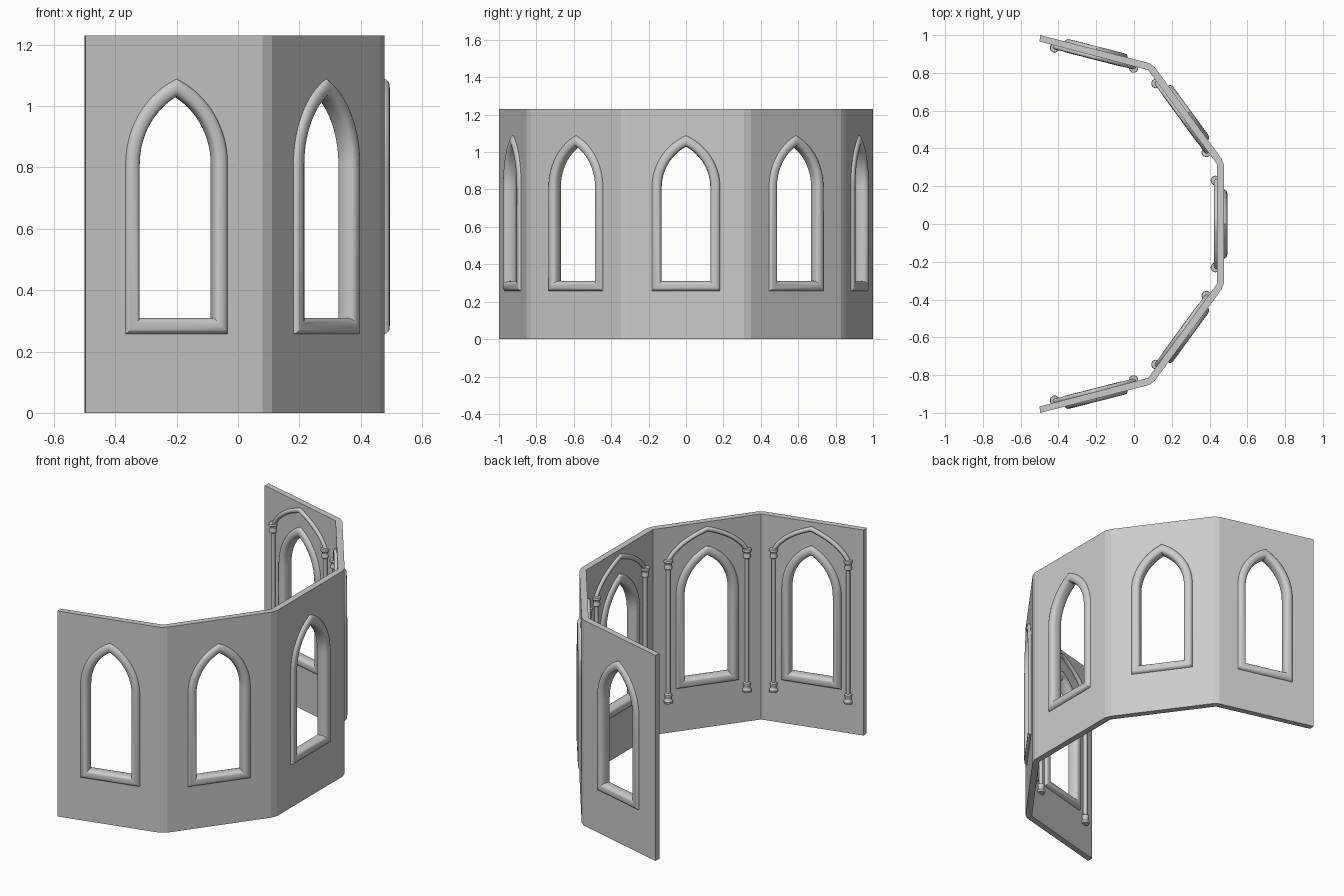
import bpy, bmesh, math
from mathutils import Vector, Matrix

cube = bpy.data.objects.get("Cube")
if cube:
    bpy.data.objects.remove(cube, do_unlink=True)

HEIGHT = 1.23
THICK = 0.037

stone = bpy.data.materials.new("pale_grey_stone")
stone.use_nodes = True
GREY = (0.6, 0.6, 0.6, 1)
stone.diffuse_color = GREY
stone.node_tree.nodes["Principled BSDF"].inputs["Base Color"].default_value = GREY


def finish(bm, name, matrix=None, smooth=True):
    """Turn a bmesh into a named stone object."""
    bmesh.ops.recalc_face_normals(bm, faces=bm.faces)
    mesh = bpy.data.meshes.new(name)
    for f in bm.faces:
        f.smooth = smooth
    bm.to_mesh(mesh)
    bm.free()
    if smooth:
        mesh.set_sharp_from_angle(angle=math.radians(40))
    mesh.materials.append(stone)
    obj = bpy.data.objects.new(name, mesh)
    bpy.context.scene.collection.objects.link(obj)
    if matrix is not None:
        obj.matrix_world = matrix
    return obj


def skin(bm, rings, closed):
    """Join successive rings of vertices with quads."""
    n = len(rings[0])
    pairs = list(zip(rings, rings[1:]))
    if closed:
        pairs.append((rings[-1], rings[0]))
    for a, b in pairs:
        for i in range(n):
            j = (i + 1) % n
            bm.faces.new((a[i], a[j], b[j], b[i]))
    if not closed:
        bm.faces.new(rings[0])
        bm.faces.new(rings[-1])


def sweep(bm, path, profile, depth, closed):
    """Sweep a profile along an x-z path with mitred corners."""
    pts = [Vector(p) for p in path]
    rings = []
    for i, p in enumerate(pts):
        before = pts[i - 1] if closed or i else None
        after = pts[(i + 1) % len(pts)] if closed or i < len(pts) - 1 else None
        d1 = (p - before).normalized() if before else (after - p).normalized()
        d2 = (after - p).normalized() if after else d1
        n1, n2 = Vector((-d1.y, d1.x)), Vector((-d2.y, d2.x))
        miter = (n1 + n2) / (1 + n1.dot(n2))
        rings.append([bm.verts.new((p.x + miter.x * u, depth + v, p.y + miter.y * u))
                      for u, v in profile])
    skin(bm, rings, closed)


def prism(bm, low, high):
    skin(bm, [[bm.verts.new(p) for p in low], [bm.verts.new(p) for p in high]], False)


def lathe(bm, x, y, profile, sides=16):
    angles = [math.tau * i / sides for i in range(sides)]
    skin(bm, [[bm.verts.new((x + r * math.cos(a), y + r * math.sin(a), z))
               for a in angles] for r, z in profile], False)


def oval(a, b, power, n=20):
    """Rounded, slightly squared cross-section."""
    out = []
    for i in range(n):
        c, s = math.cos(math.tau * i / n), math.sin(math.tau * i / n)
        out.append((math.copysign(abs(c) ** power, c) * a,
                    math.copysign(abs(s) ** power, s) * b))
    return out


def arch_path(half, sill, spring, apex, steps=14):
    """Pointed arch outline with a straight sill."""
    rise = apex - spring
    radius = (rise ** 2 + half ** 2) / (2 * half)
    offset = radius - half
    top = math.asin(rise / radius)
    right = [(radius * math.cos(top * i / steps) - offset,
              spring + radius * math.sin(top * i / steps)) for i in range(steps + 1)]
    left = [(-x, z) for x, z in reversed(right[:-1])]
    return [(half, sill)] + right + left + [(-half, sill)]


# Plan of the wall: bevelled outer corners, plain inner corners
outer = [(0.477, 0.31), (0.463, 0.347), (0.11, 0.83), (0.08, 0.852), (-0.497, 1.0)]
inner = [(-0.5, 0.966), (0.075, 0.815), (0.44, 0.316)]
mirror = lambda pts: [(x, -y) for x, y in reversed(pts)]
plan = outer + inner + mirror(inner) + mirror(outer)

bm = bmesh.new()
prism(bm, [(x, y, 0) for x, y in plan], [(x, y, HEIGHT) for x, y in plan])
wall = finish(bm, "wall", smooth=False)


def panel_matrix(centre, azimuth, width):
    return (Matrix.Translation((centre[0], centre[1], 0))
            @ Matrix.Rotation(azimuth - math.pi / 2, 4, 'Z')
            @ Matrix.Diagonal((width, 1, 1, 1)))


a1 = math.atan2(0.353, 0.483)
a2 = math.atan2(0.58, 0.148)
panels = [("middle", (0.477, 0), 0, 1.0)]
for side, s in (("back", 1), ("front", -1)):
    panels.append((side + "_inner", (0.2865, s * 0.5885), s * a1, 0.98))
    panels.append((side + "_outer", (-0.2, s * 0.9235), s * a2, 0.94))

window = arch_path(0.1575, 0.2825, 0.81, 1.06)
frame_profile = oval(0.0275, 0.036, 0.75)

# Hood moulding path, from capital to capital
half_hood = []
for i in range(11):
    t = i / 10
    half_hood.append(((1 - t) ** 2 * 0.23 + 2 * t * (1 - t) * 0.18,
                      (1 - t) ** 2 * 1.03 + 2 * t * (1 - t) * 1.13 + t * t * 1.19))
hood = half_hood + [(-x, z) for x, z in reversed(half_hood[:-1])]

# Colonnette outline: base, slim shaft, capital
foot = [(0.024, 0.0), (0.026, 0.012), (0.018, 0.022), (0.018, 0.034),
        (0.022, 0.042), (0.021, 0.052), (0.012, 0.058)]
column = [(r, 0.185 + z) for r, z in foot] + [(r, 1.04 - z) for r, z in reversed(foot)]

cutters = []
for name, centre, azimuth, width in panels:
    m = panel_matrix(centre, azimuth, width)

    # Opening cut through the wall
    bm = bmesh.new()
    prism(bm, [(x, -0.15, z) for x, z in window], [(x, 0.1, z) for x, z in window])
    cutter = finish(bm, name + "_cutter", m, smooth=False)
    cutter.hide_render = True
    cutters.append(cutter)
    mod = wall.modifiers.new(name, 'BOOLEAN')
    mod.operation = 'DIFFERENCE'
    mod.solver = 'EXACT'
    mod.object = cutter

    # Rounded window surround
    bm = bmesh.new()
    sweep(bm, window, frame_profile, -THICK / 2, True)
    finish(bm, name + "_window_frame", m)

    # Colonnettes and hood on the inside face
    bm = bmesh.new()
    for x in (-0.23, 0.23):
        lathe(bm, x, -THICK - 0.008, column)
    finish(bm, name + "_colonnettes", m)
    bm = bmesh.new()
    sweep(bm, hood, oval(0.013, 0.013, 1, 12), -THICK - 0.003, False)
    finish(bm, name + "_hood_moulding", m)

# Bake the openings and drop the cutters
bpy.context.view_layer.update()
evaluated = wall.evaluated_get(bpy.context.evaluated_depsgraph_get())
cut_mesh = bpy.data.meshes.new_from_object(evaluated)
wall.modifiers.clear()
wall.data = cut_mesh
for cutter in cutters:
    bpy.data.objects.remove(cutter, do_unlink=True)
